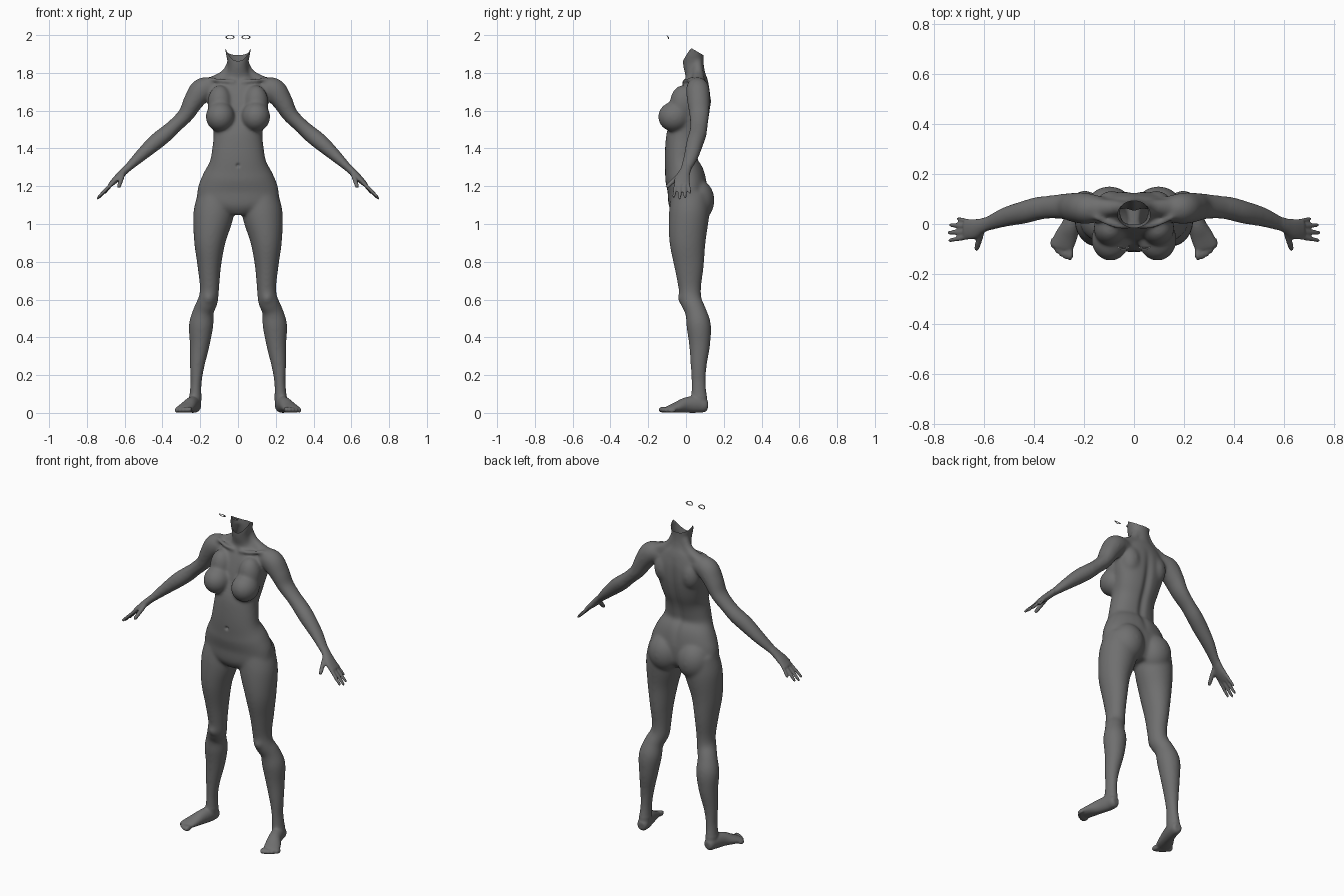
import bpy, bmesh, math
from mathutils import Vector, Matrix

cube = bpy.data.objects.get("Cube")
if cube:
    bpy.data.objects.remove(cube, do_unlink=True)


def material(name, value):
    mat = bpy.data.materials.new(name)
    mat.use_nodes = True
    colour = (value, value, value, 1)
    mat.diffuse_color = colour
    mat.node_tree.nodes["Principled BSDF"].inputs["Base Color"].default_value = colour
    return mat


def make_object(name, bm, mat):
    mesh = bpy.data.meshes.new(name)
    bm.to_mesh(mesh)
    bm.free()
    mesh.materials.append(mat)
    obj = bpy.data.objects.new(name, mesh)
    bpy.context.collection.objects.link(obj)
    return obj


def spline(rows, steps=5):
    """Smooth curve through rows of numbers."""
    rows = [Vector(r) for r in rows]
    ext = [rows[0]] + rows + [rows[-1]]
    out = []
    for a, b, c, d in zip(ext, ext[1:], ext[2:], ext[3:]):
        for k in range(steps):
            t = k / steps
            out.append(b + (c - a) * (t / 2) + (a * 2 - b * 5 + c * 4 - d) * (t * t / 2)
                       + (b * 3 - a - c * 3 + d) * (t ** 3 / 2))
    return out + [rows[-1]]


def loft(bm, rows, side=1, ref=(0, 1, 0), power=1.0, sides=28):
    """Closed tube; each row is x, y, z, radius across, radius along ref."""
    path = spline(rows)
    rings = []
    for i, row in enumerate(path):
        tangent = (path[min(i + 1, len(path) - 1)] - path[max(i - 1, 0)])
        tangent = Vector(tangent[:3]).normalized()
        u = Vector(ref)
        u = (u - tangent * u.dot(tangent)).normalized()
        v = tangent.cross(u)
        ring = []
        for k in range(sides):
            a = math.tau * k / sides
            c, s = (math.copysign(abs(f) ** power, f) for f in (math.cos(a), math.sin(a)))
            p = Vector(row[:3]) + v * (c * row[3]) + u * (s * row[4])
            ring.append(bm.verts.new((p.x * side, p.y, p.z)))
        rings.append(ring)
    for lo, hi in zip(rings, rings[1:]):
        for k in range(sides):
            bm.faces.new((lo[k - 1], lo[k], hi[k], hi[k - 1]))
    bm.faces.new(rings[0])
    bm.faces.new(rings[-1])


def ball(bm, centre, radii, side=1):
    place = Matrix.Translation((centre[0] * side, *centre[1:])) @ Matrix.Diagonal((*radii, 1))
    bmesh.ops.create_uvsphere(bm, u_segments=24, v_segments=16, radius=1, matrix=place)


skin = material("grey skin", 0.16)
lid = material("pale grey eyelid", 0.45)
bm = bmesh.new()

# Torso and neck
torso = [(1.98, .045, .075, .06), (1.90, .037, .065, .057), (1.84, .04, .053, .055),
         (1.79, .05, .068, .053), (1.755, .055, .125, .062), (1.70, .05, .16, .08),
         (1.62, .037, .158, .093), (1.54, .02, .14, .095), (1.47, -.007, .13, .096),
         (1.40, -.02, .137, .091), (1.33, -.024, .15, .089), (1.26, -.007, .187, .106),
         (1.18, .008, .215, .106), (1.10, .008, .2, .1), (1.05, .01, .07, .07)]
loft(bm, [(0, y, z, rx, ry) for z, y, rx, ry in torso], power=.92)

arm = [(.11, .06, 1.72, .045, .045), (.185, .062, 1.712, .064, .062),
       (.235, .066, 1.65, .054, .06), (.275, .07, 1.58, .043, .053),
       (.335, .068, 1.52, .039, .047), (.385, .062, 1.475, .043, .047),
       (.44, .047, 1.43, .043, .046), (.515, .028, 1.362, .033, .04),
       (.58, .003, 1.3, .022, .031), (.61, -.008, 1.272, .02, .031),
       (.645, -.02, 1.237, .018, .041), (.678, -.022, 1.206, .012, .04)]

leg = [(.115, .025, 1.16, .095, .1), (.13, .016, 1.05, .107, .107),
       (.149, .008, .915, .085, .097), (.152, .016, .78, .063, .079),
       (.151, .02, .66, .051, .06), (.159, .026, .595, .053, .058),
       (.182, .05, .54, .055, .056), (.195, .067, .465, .065, .065),
       (.203, .072, .36, .053, .056), (.216, .067, .25, .039, .043),
       (.222, .067, .16, .03, .038), (.226, .07, .08, .033, .042),
       (.228, .075, .03, .03, .04)]

foot = [(.224, .115, .036, .02, .022), (.226, .1, .038, .031, .036),
        (.232, .06, .045, .035, .045), (.25, 0, .041, .037, .041),
        (.272, -.05, .029, .045, .028), (.288, -.088, .021, .046, .018),
        (.292, -.1, .019, .04, .013)]

# Knuckle and tip of each finger, little finger first, thumb last
fingers = [((.664, .012, 1.217), (.708, .022, 1.16), .009),
           ((.672, -.008, 1.21), (.74, -.004, 1.136), .01),
           ((.673, -.032, 1.209), (.747, -.035, 1.13), .01),
           ((.668, -.053, 1.213), (.742, -.066, 1.14), .01),
           ((.61, -.03, 1.262), (.632, -.105, 1.193), .013)]

for side in (1, -1):
    loft(bm, arm, side)
    loft(bm, leg, side)
    loft(bm, foot, side, ref=(0, 0, 1))
    # Fingers
    for base, tip, r in fingers:
        a, b = Vector(base), Vector(tip)
        ref = (1, 0, 0) if base == fingers[-1][0] else (0, 1, 0)
        loft(bm, [(*a.lerp(b, t), r * w, r * w) for t, w in
                  ((-.2, 1), (.3, 1), (.75, .9), (.96, .7), (1, .3))], side, ref, sides=12)
    # Toes
    for k in range(5):
        t = k / 4
        ball(bm, (.256 + .07 * t, -.118 + .042 * t * t, .017 - .004 * t),
             (.0135 - .004 * t, .028 - .006 * t, .0165 - .004 * t), side)
    # Chest, shoulder blades, buttocks and kneecaps
    ball(bm, (.094, -.062, 1.568), (.077, .086, .08), side)
    ball(bm, (.096, -.018, 1.635), (.066, .068, .1), side)
    ball(bm, (.09, .078, 1.65), (.06, .055, .085), side)
    ball(bm, (.098, .055, 1.125), (.1, .096, .115), side)
    ball(bm, (.155, -.008, .61), (.034, .036, .042), side)
    # Collar bone and neck muscle
    loft(bm, [(.015, -.01, 1.752, .012, .012), (.08, -.006, 1.758, .011, .011),
              (.16, .03, 1.768, .012, .012)], side, sides=12)
    loft(bm, [(.03, .06, 1.86, .025, .025), (.065, .065, 1.79, .03, .03),
              (.15, .065, 1.745, .03, .04)], side, sides=16)

# Fuse the parts into one skin
bmesh.ops.recalc_face_normals(bm, faces=bm.faces)
body = make_object("body", bm, skin)
remesh = body.modifiers.new("fuse", 'REMESH')
remesh.mode = 'VOXEL'
remesh.voxel_size = .006
graph = bpy.context.evaluated_depsgraph_get()
fused = bpy.data.meshes.new_from_object(body.evaluated_get(graph))
body.modifiers.clear()

bm = bmesh.new()
bm.from_mesh(fused)
main = [v for v in bm.verts if abs(v.co.x) < .6 and v.co.z > .09]
for verts, rounds in ((main, 16), (bm.verts[:], 2)):
    for _ in range(rounds):
        bmesh.ops.smooth_vert(bm, verts=verts, factor=.5, use_axis_x=True,
                              use_axis_y=True, use_axis_z=True)

# Spine groove, navel and flat soles
for v in bm.verts:
    x, y, z = v.co
    if y > .03 and 1.2 < z < 1.75:
        fade = math.sin(math.pi * (z - 1.2) / .55)
        v.co.y -= .014 * fade * math.exp(-(x / .022) ** 2)
    if y < -.08:
        v.co.y += .014 * math.exp(-(x * x + (z - 1.31) ** 2) / .00007)
    v.co.z = max(v.co.z, 0)


# Open neck with a rim that is high at the sides
def rim(y):
    if y < .03:
        return 1.93 - .075 * min(1, (.03 - y) / .05) ** 1.3
    return 1.93 - .035 * min(1, (y - .03) / .06)


above = [v for v in bm.verts if v.co.z > 1.8 and v.co.z > rim(v.co.y)]
bmesh.ops.delete(bm, geom=above, context='VERTS')
for v in bm.verts:
    if v.is_boundary:
        v.co.z = rim(v.co.y)
for f in bm.faces:
    f.smooth = True
    f.material_index = 0
bm.to_mesh(body.data)
bm.free()
bpy.data.meshes.remove(fused)

# Almond shaped eyelid rims
for side, name in ((1, "left_eyelid"), (-1, "right_eyelid")):
    bm = bmesh.new()
    count = 24
    rings = []
    for scale, depth in ((1, 0), (.72, -.003), (.72, .003)):
        ring = []
        for k in range(count):
            a = math.tau * k / count
            x, z = .024 * scale * math.cos(a), .011 * scale * math.sin(a)
            ring.append(bm.verts.new((side * (.042 + x), -.097 + depth - .6 * z + 9 * x * x,
                                      1.989 + z)))
        rings.append(ring)
    for lo, hi in zip(rings, rings[1:] + rings[:1]):
        for k in range(count):
            bm.faces.new((lo[k - 1], lo[k], hi[k], hi[k - 1])).smooth = True
    bmesh.ops.recalc_face_normals(bm, faces=bm.faces)
    make_object(name, bm, lid)
